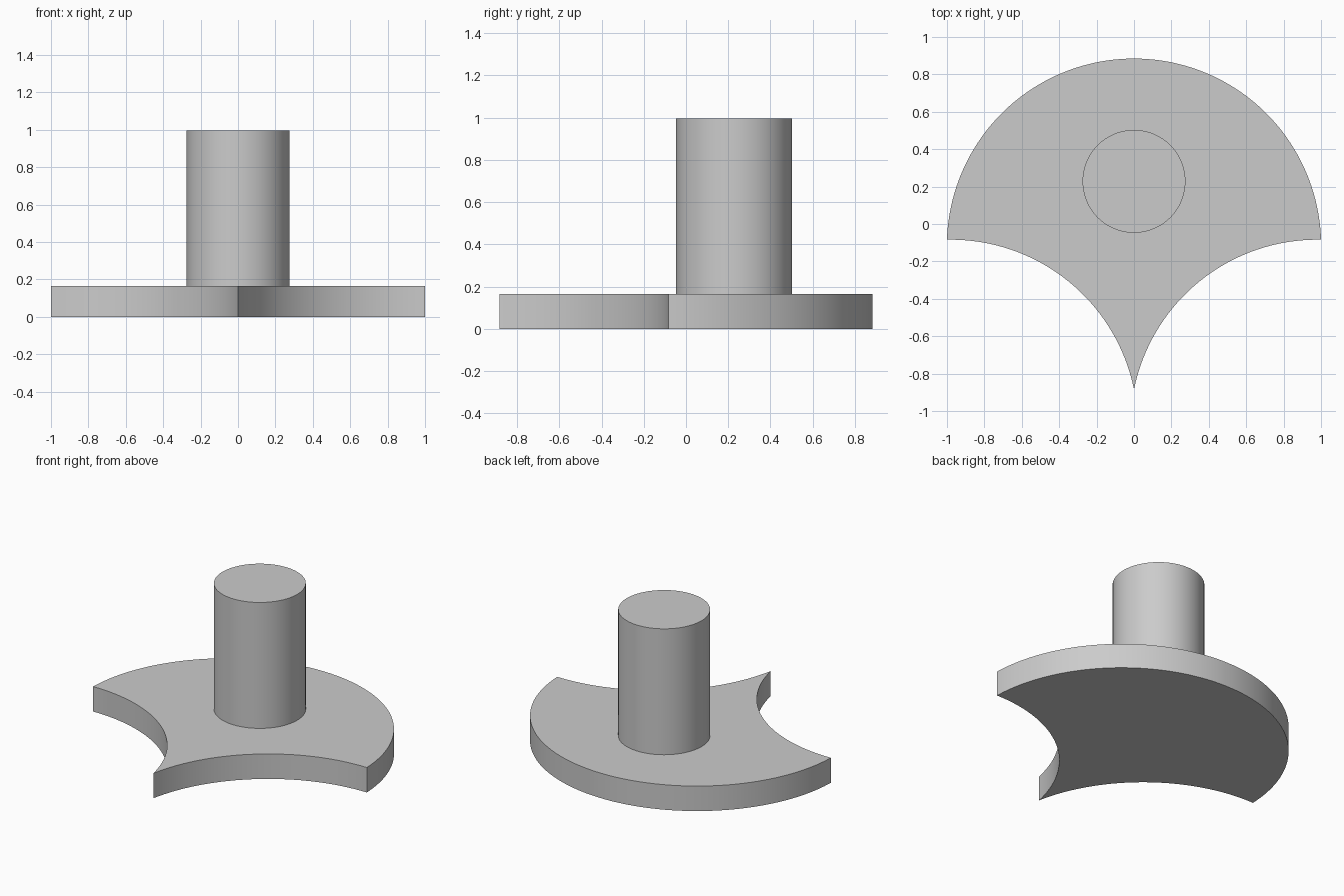
import bpy, bmesh, math
from mathutils import Vector

cube = bpy.data.objects.get("Cube")
if cube:
    bpy.data.objects.remove(cube, do_unlink=True)

GREY = (0.6, 0.6, 0.6, 1.0)
mat = bpy.data.materials.new("light grey")
mat.use_nodes = True
mat.diffuse_color = GREY
mat.node_tree.nodes["Principled BSDF"].inputs["Base Color"].default_value = GREY


def arc(center, start, end, steps):
    """Points along the shorter arc from start to end, without the end point."""
    a, b = start - center, end - center
    sweep = math.atan2(a.x * b.y - a.y * b.x, a.dot(b))
    first = math.atan2(a.y, a.x)
    return [center + a.length * Vector((math.cos(t), math.sin(t)))
            for t in (first + sweep * i / steps for i in range(steps))]


def extrude(name, outline, bottom, top):
    """Solid prism from a counter-clockwise outline."""
    bm = bmesh.new()
    face = bm.faces.new([bm.verts.new((p.x, p.y, bottom)) for p in outline])
    result = bmesh.ops.extrude_face_region(bm, geom=[face], use_keep_orig=True)
    moved = [v for v in result["geom"] if isinstance(v, bmesh.types.BMVert)]
    bmesh.ops.translate(bm, verts=moved, vec=(0, 0, top - bottom))
    bmesh.ops.recalc_face_normals(bm, faces=bm.faces)
    mesh = bpy.data.meshes.new(name)
    bm.to_mesh(mesh)
    bm.free()
    mesh.materials.append(mat)
    obj = bpy.data.objects.new(name, mesh)
    bpy.context.collection.objects.link(obj)
    bpy.ops.object.select_all(action="DESELECT")
    obj.select_set(True)
    bpy.context.view_layer.objects.active = obj
    bpy.ops.object.shade_smooth_by_angle(angle=math.radians(30))
    return obj


# Scale-shaped plate: one convex arc behind, two concave arcs meeting at the front tip
disc = Vector((0, -0.116))
corner = Vector((1, -0.084))
back = Vector((0, 0.884))
tip = Vector((0, -0.884))
chord = corner - tip
side = Vector((chord.y, -chord.x)).normalized()
scoop = (corner + tip) / 2 + side * math.sqrt(1 - chord.length_squared / 4)

half = arc(scoop, tip, corner, 32) + arc(disc, corner, back, 48) + [back]
mirrored = [Vector((-p.x, p.y)) for p in reversed(half[1:-1])]
extrude("plate", half + mirrored, 0, 0.165)

# Round post standing on the plate
post_center = Vector((0, 0.228))
ring = [post_center + 0.275 * Vector((math.cos(t), math.sin(t)))
        for t in (math.tau * i / 96 for i in range(96))]
extrude("post", ring, 0.165, 0.997)
